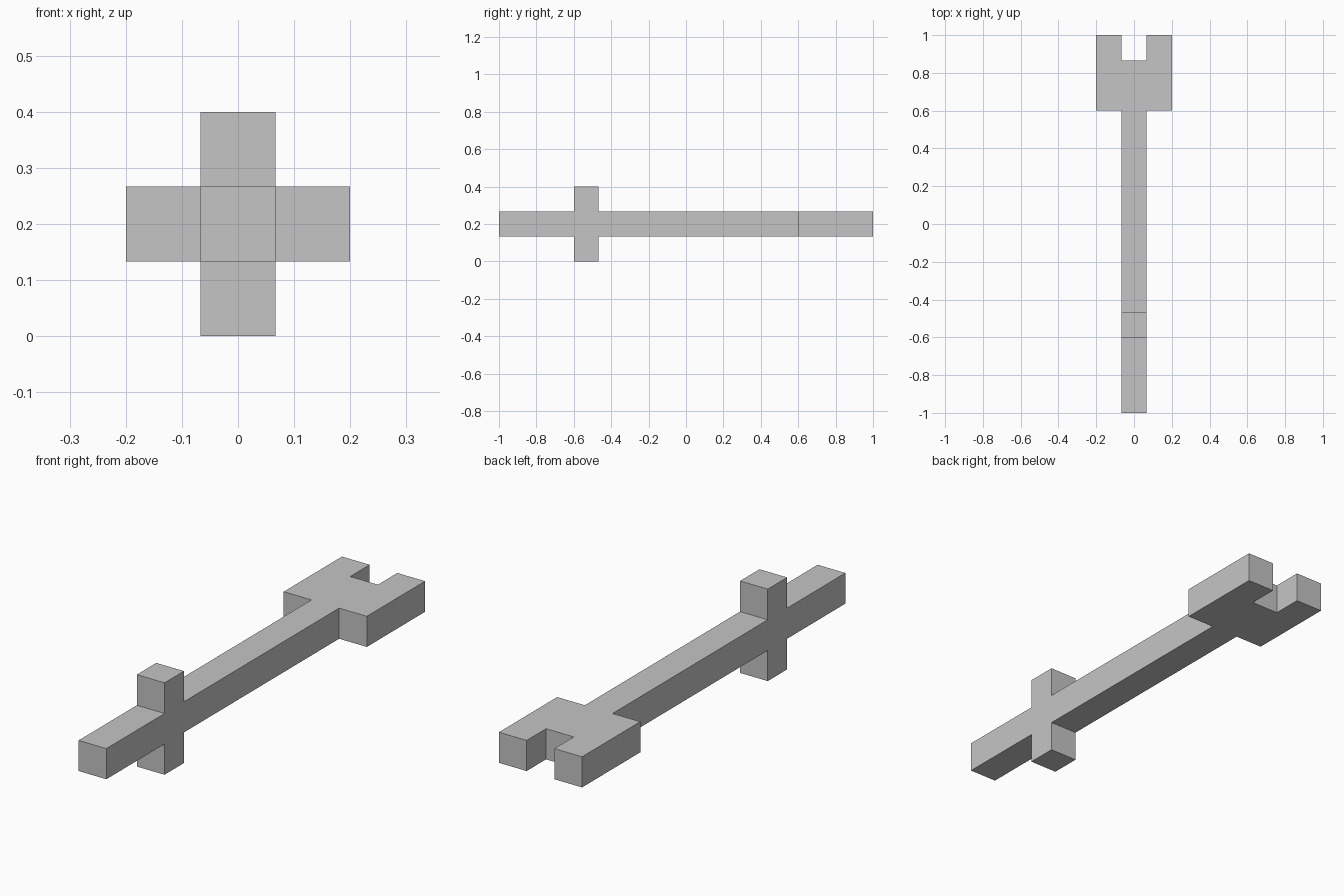
import bpy
import bmesh

if "Cube" in bpy.data.objects:
    bpy.data.objects.remove(bpy.data.objects["Cube"])

U = 2 / 15   # one block of the model; it is 15 blocks long
H = U / 2

grey = bpy.data.materials.new("plain grey")
grey.use_nodes = True
colour = (0.56, 0.56, 0.56, 1)
grey.diffuse_color = colour
grey.node_tree.nodes["Principled BSDF"].inputs["Base Color"].default_value = colour


def prism(name, outline, z0, z1, open_end=None):
    """Extrude an xy outline between two heights, optionally leaving one end open."""
    bm = bmesh.new()
    base = bm.faces.new([bm.verts.new((x, y, z0)) for x, y in outline])
    top = bmesh.ops.extrude_face_region(bm, geom=[base], use_keep_orig=True)["geom"]
    for v in top:
        if isinstance(v, bmesh.types.BMVert):
            v.co.z = z1
    bmesh.ops.recalc_face_normals(bm, faces=bm.faces[:])
    if open_end is not None:
        hidden = [f for f in bm.faces
                  if all(abs(v.co.z - open_end) < 1e-5 for v in f.verts)]
        bmesh.ops.delete(bm, geom=hidden, context='FACES')
    mesh = bpy.data.meshes.new(name)
    bm.to_mesh(mesh)
    bm.free()
    mesh.materials.append(grey)
    obj = bpy.data.objects.new(name, mesh)
    bpy.context.collection.objects.link(obj)
    return obj


# Shaft and notched head share one flat outline, mirrored across x
half = [(H, -1), (H, 1 - 3 * U), (3 * H, 1 - 3 * U), (3 * H, 1), (H, 1), (H, 1 - U)]
outline = half + [(-x, y) for x, y in reversed(half)]
prism("shaft_and_head", outline, U, 2 * U)

# Crosspiece stubs above and below the shaft
y0 = -1 + 3 * U
square = [(-H, y0), (H, y0), (H, y0 + U), (-H, y0 + U)]
prism("lower_stub", square, 0, U, open_end=U)
prism("upper_stub", square, 2 * U, 3 * U, open_end=2 * U)
